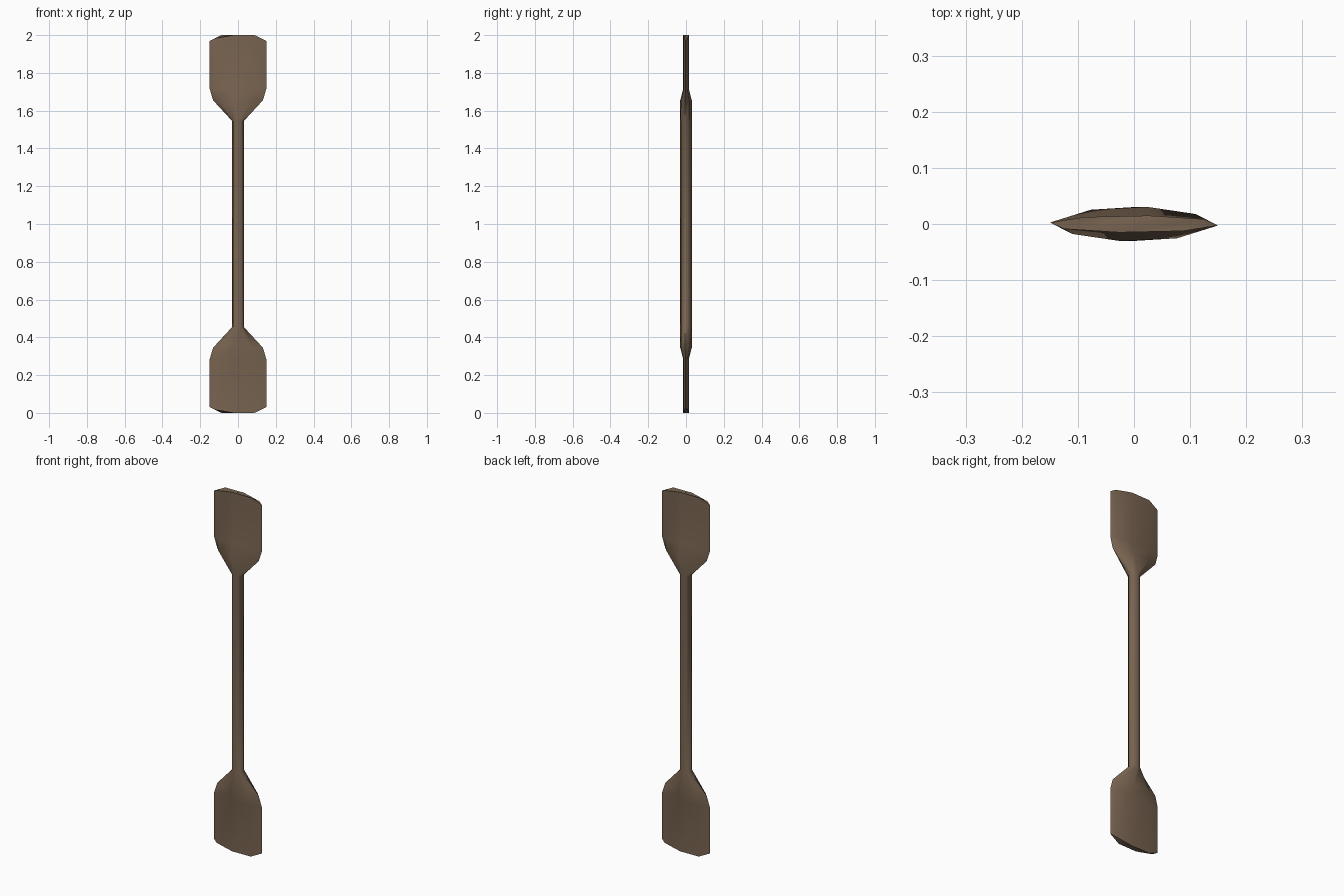
import bpy, bmesh, math

if "Cube" in bpy.data.objects:
    bpy.data.objects.remove(bpy.data.objects["Cube"])

SIDES, TURN = 8, math.radians(-10)

def end_z(x):
    # Height of the blade tip with its clipped corners
    return 1.0 - max(0.0, abs(x) - 0.087) * 0.48

# Half profile from the shaft to the tip: height above centre, x radius, y radius
half = [(0.545, 0.031, 0.031), (0.655, 0.134, 0.031),
        (0.715, 0.152, 0.0152), (None, 0.152, 0.0152)]
stations = [(s, p) for s, ps in ((-1, half[::-1]), (1, half)) for p in ps]

# Paddle: eight-sided shaft flattened into a blade at both ends
bm = bmesh.new()
rings = []
for sign, (h, rx, ry) in stations:
    ring = []
    for i in range(SIDES):
        a = TURN + i * math.tau / SIDES
        x, y = rx * math.cos(a), ry * math.sin(a)
        ring.append(bm.verts.new((x, y, 1 + sign * (end_z(x) if h is None else h))))
    rings.append(ring)
for a, b in zip(rings, rings[1:]):
    for i in range(SIDES):
        j = (i + 1) % SIDES
        bm.faces.new((a[i], a[j], b[j], b[i]))

# Blade end caps, as strips across the thickness
for r in (rings[0], rings[-1]):
    for q in ((0, 1, 7), (1, 2, 6, 7), (2, 3, 5, 6), (3, 4, 5)):
        bm.faces.new([r[k] for k in q])
bmesh.ops.recalc_face_normals(bm, faces=bm.faces)

mesh = bpy.data.meshes.new("double_paddle")
bm.to_mesh(mesh)
bm.free()
paddle = bpy.data.objects.new("double_paddle", mesh)
bpy.context.collection.objects.link(paddle)

# Brown wood
wood = bpy.data.materials.new("brown_wood")
wood.diffuse_color = (0.19, 0.128, 0.082, 1)
wood.use_nodes = True
wood.node_tree.nodes["Principled BSDF"].inputs["Base Color"].default_value = wood.diffuse_color
mesh.materials.append(wood)

bpy.context.view_layer.objects.active = paddle
paddle.select_set(True)
bpy.ops.object.shade_smooth_by_angle(angle=math.radians(60))
